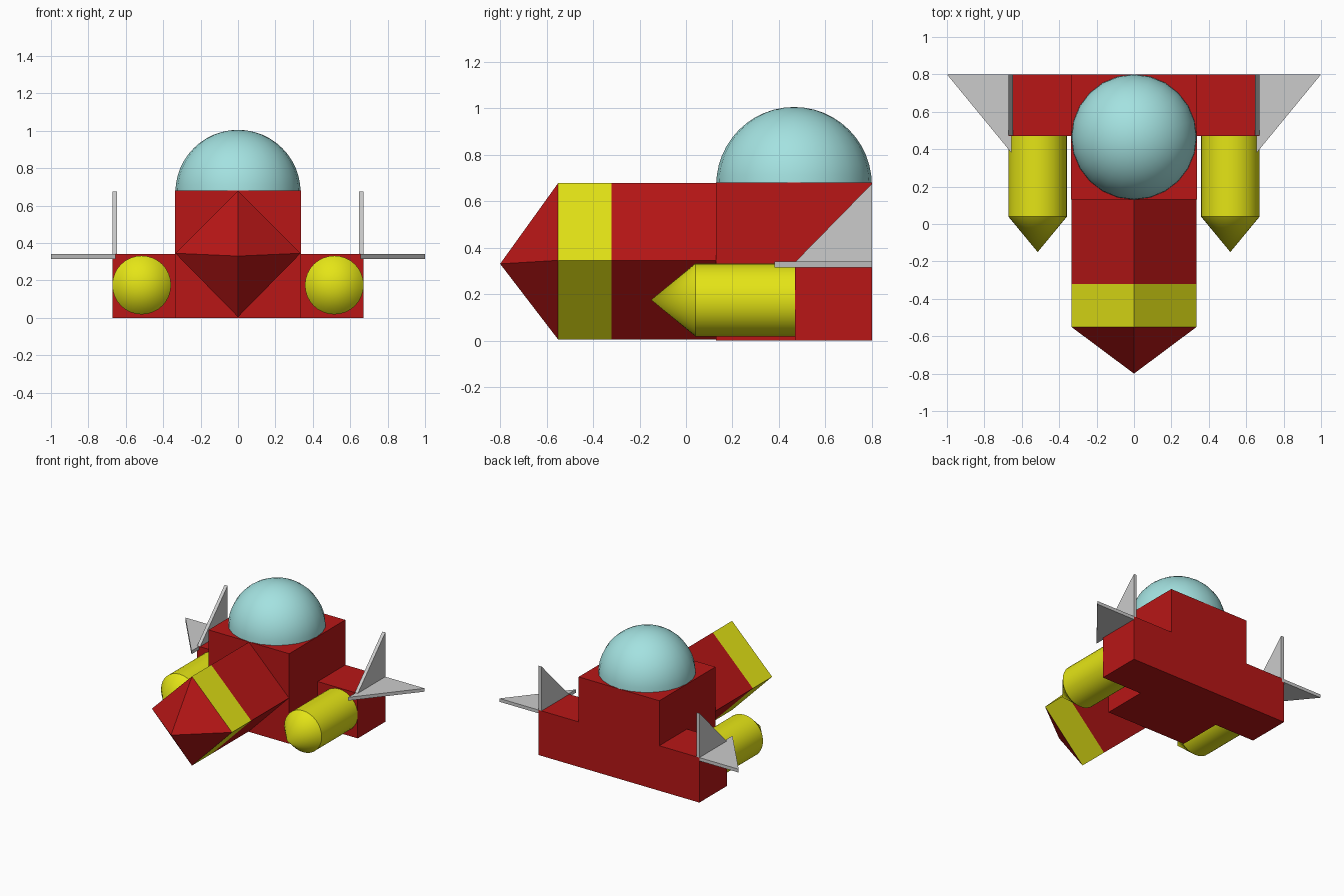
import bpy, bmesh, math
from mathutils import Vector

if "Cube" in bpy.data.objects:
    bpy.data.objects.remove(bpy.data.objects["Cube"])


def material(name, rgb):
    m = bpy.data.materials.new(name)
    m.diffuse_color = (*rgb, 1)
    m.use_nodes = True
    m.node_tree.nodes["Principled BSDF"].inputs["Base Color"].default_value = m.diffuse_color
    return m


RED = material("red", (0.48, 0.008, 0.008))
YELLOW = material("yellow", (0.78, 0.78, 0.008))
GLASS = material("pale_blue", (0.37, 0.76, 0.75))


def finish(name, bm, mat=None, mirror=False, smooth=False):
    bmesh.ops.recalc_face_normals(bm, faces=bm.faces)
    mesh = bpy.data.meshes.new(name)
    bm.to_mesh(mesh)
    bm.free()
    ob = bpy.data.objects.new(name, mesh)
    bpy.context.collection.objects.link(ob)
    if mat:
        mesh.materials.append(mat)
    if smooth:
        bpy.ops.object.select_all(action='DESELECT')
        bpy.context.view_layer.objects.active = ob
        ob.select_set(True)
        bpy.ops.object.shade_smooth_by_angle(angle=math.radians(30))
    if mirror:
        ob.modifiers.new("mirror", 'MIRROR').use_mirror_merge = False
    return ob


def prism(name, points, offset, mat=None, mirror=False):
    """Extrude a flat outline along an offset."""
    bm = bmesh.new()
    base = bm.faces.new([bm.verts.new(p) for p in points])
    ext = bmesh.ops.extrude_face_region(bm, geom=[base], use_keep_orig=True)
    bmesh.ops.translate(bm, vec=offset,
                        verts=[v for v in ext["geom"] if isinstance(v, bmesh.types.BMVert)])
    return finish(name, bm, mat, mirror)


# Hull: centre block with a low rear block pulled out of each side
W, MID_Y, MID_Z = 0.337, 0.47, 0.34
bm = bmesh.new()
bmesh.ops.create_cube(bm, size=1)
for v in bm.verts:
    v.co = (v.co.x * 2 * W, 0.465 + v.co.y * 0.67, 0.34 + v.co.z * 0.68)
for co, no in (((0, MID_Y, 0), (0, 1, 0)), ((0, 0, MID_Z), (0, 0, 1))):
    bmesh.ops.bisect_plane(bm, geom=bm.verts[:] + bm.edges[:] + bm.faces[:],
                           plane_co=co, plane_no=no)
for side in (-1, 1):
    faces = []
    for f in bm.faces:
        c = f.calc_center_median()
        if c.x * side > W - 0.001 and c.y > MID_Y and c.z < MID_Z:
            faces.append(f)
    ext = bmesh.ops.extrude_face_region(bm, geom=faces)
    bmesh.ops.translate(bm, vec=(side * 0.335, 0, 0),
                        verts=[v for v in ext["geom"] if isinstance(v, bmesh.types.BMVert)])
    bmesh.ops.delete(bm, geom=[f for f in faces if f.is_valid], context='FACES')
bmesh.ops.dissolve_limit(bm, angle_limit=0.01, verts=bm.verts[:], edges=bm.edges[:])
finish("hull", bm, RED)


# Diamond-section neck, yellow band and pointed nose
def diamond(y):
    return [(0, y, 0.678), (0.335, y, 0.345), (0, y, 0.004), (-0.335, y, 0.345)]


prism("neck", diamond(-0.32), (0, 0.45, 0), RED)
prism("neck_band", diamond(-0.55), (0, 0.23, 0), YELLOW)

bm = bmesh.new()
ring = [bm.verts.new(p) for p in diamond(-0.55)]
tip = bm.verts.new((0, -0.8, 0.33))
for i in range(4):
    bm.faces.new((ring[i], ring[(i + 1) % 4], tip))
bm.faces.new(ring)
finish("nose", bm, RED)

# Glass dome: upper half of a sphere
bm = bmesh.new()
bmesh.ops.create_uvsphere(bm, u_segments=24, v_segments=24, radius=0.335)
bmesh.ops.translate(bm, verts=bm.verts, vec=(0, 0.465, 0.67))
bmesh.ops.bisect_plane(bm, geom=bm.verts[:] + bm.edges[:] + bm.faces[:],
                       plane_co=(0, 0, 0.675), plane_no=(0, 0, 1), clear_inner=True)
finish("dome", bm, GLASS, smooth=True)

# Engine pods: lathed cylinder with a conical tip
bm = bmesh.new()
centre = Vector((0.515, 0, 0.175))
verts = [bm.verts.new(centre + Vector((r, y, 0)))
         for r, y in ((0, -0.15), (0.157, 0.04), (0.157, 0.475), (0, 0.475))]
edges = [bm.edges.new(pair) for pair in zip(verts, verts[1:])]
bmesh.ops.spin(bm, geom=verts + edges, cent=centre, axis=(0, 1, 0),
               angle=math.tau, steps=32)
bmesh.ops.remove_doubles(bm, verts=bm.verts, dist=0.0005)
finish("engine_pod", bm, YELLOW, mirror=True, smooth=True)

# Thin grey triangular fins, flat and upright
prism("wing_fin", [(0.655, 0.38, 0.315), (1.0, 0.8, 0.315), (0.655, 0.8, 0.315)],
      (0, 0, 0.025), mirror=True)
prism("upright_fin", [(0.647, 0.47, 0.338), (0.647, 0.8, 0.338), (0.647, 0.8, 0.675)],
      (0.025, 0, 0), mirror=True)
